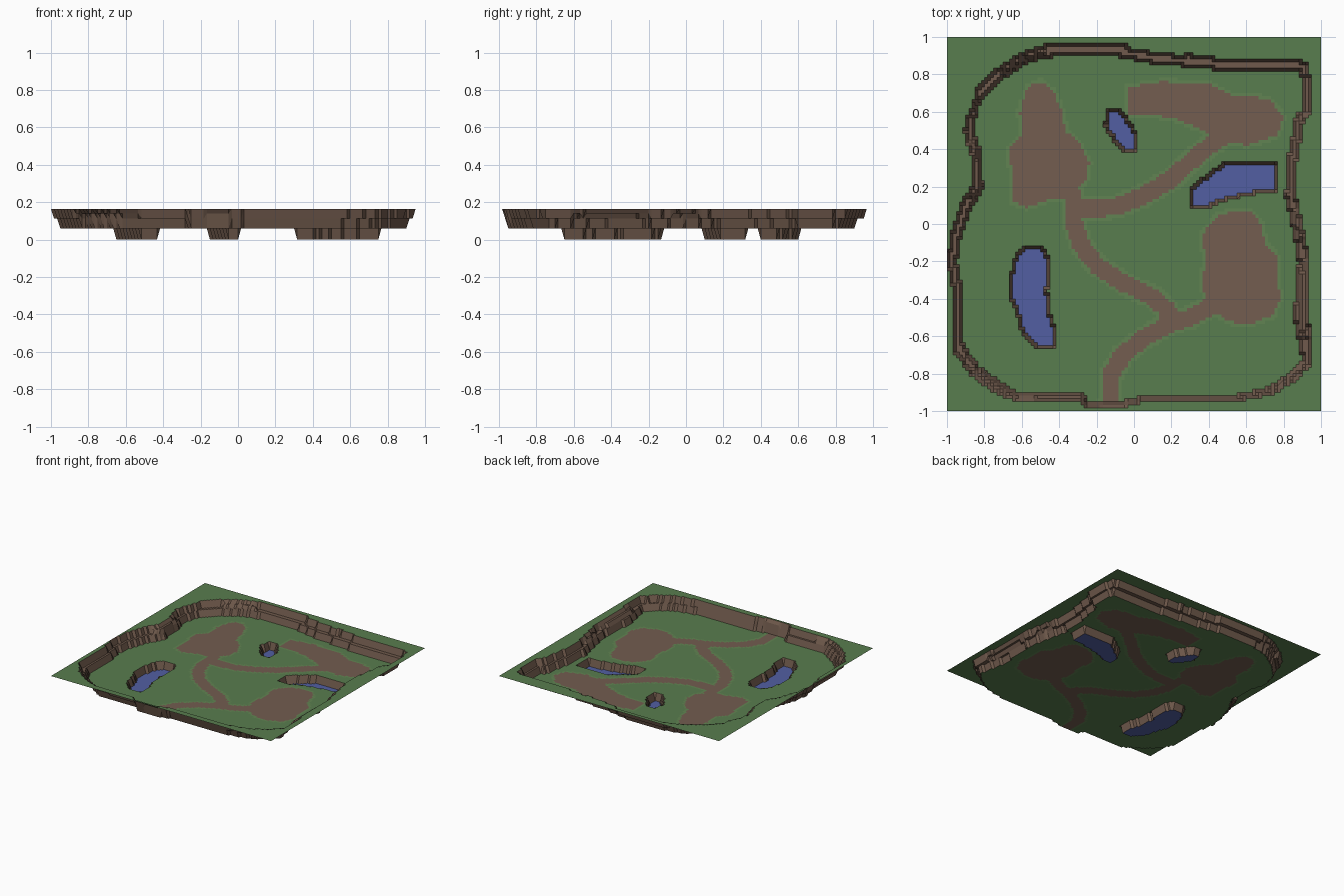
import bpy, bmesh, math
from mathutils import Vector, noise

if "Cube" in bpy.data.objects:
    bpy.data.objects.remove(bpy.data.objects["Cube"])

N = 120                                  # grid cells per side
TOP, LEDGE, FLOOR, WATER = 0.165, 0.112, 0.06, 0.0


def material(name, r, g, b):
    m = bpy.data.materials.new(name)
    lin = [((c / 255 + 0.055) / 1.055) ** 2.4 for c in (r, g, b)]
    m.diffuse_color = (*lin, 1)
    m.use_nodes = True
    m.node_tree.nodes["Principled BSDF"].inputs["Base Color"].default_value = m.diffuse_color
    return m


MATS = {
    "grass": material("grass green", 89, 125, 78),
    "fringe": material("light grass", 97, 132, 82),
    "trail": material("dirt brown", 115, 93, 80),
    "cliff": material("rock brown", 112, 90, 76),
    "water": material("water blue", 82, 95, 162),
}

# Rim of the valley: x, y, width of the cliff band
RIM = [(-.43, .97, .07), (-.1, .97, .07), (.1, .93, .07), (.3, .91, .07),
       (.5, .88, .06), (.88, .89, .07), (.93, .85, .06), (.95, .75, .04),
       (.95, .6, .04), (.91, .55, .05), (.88, .3, .065), (.87, .15, .06),
       (.89, .05, .055), (.94, -.2, .06), (.94, -.5, .085), (.95, -.75, .045),
       (.88, -.83, .05), (.74, -.91, .04), (.55, -.95, .035), (.2, -.95, .035),
       (-.02, -.96, .03), (-.05, -.98, .03), (-.26, -.98, .03), (-.3, -.95, .045),
       (-.63, -.95, .045), (-.75, -.9, .06), (-.88, -.8, .06), (-.97, -.67, .06),
       (-.97, -.35, .05), (-1, -.2, .05), (-.98, -.05, .055), (-.93, .1, .06),
       (-.87, .2, .06), (-.87, .35, .055), (-.91, .5, .055), (-.9, .56, .05),
       (-.86, .63, .03), (-.86, .7, .06), (-.75, .82, .06), (-.6, .92, .06)]

PONDS = [
    [(-.56, -.11), (-.49, -.11), (-.45, -.2), (-.46, -.37), (-.44, -.5), (-.41, -.58),
     (-.41, -.66), (-.53, -.66), (-.6, -.58), (-.64, -.45), (-.67, -.37), (-.67, -.3),
     (-.63, -.15)],
    [(-.15, .61), (-.07, .61), (0, .52), (.02, .47), (.02, .38), (-.06, .38),
     (-.12, .46), (-.16, .53)],
    [(.30, .09), (.30, .19), (.37, .25), (.5, .34), (.77, .34), (.77, .17),
     (.65, .16), (.5, .13), (.4, .09)],
]

CLEARINGS = [
    [(-.5, .76), (-.43, .71), (-.38, .58), (-.37, .5), (-.29, .43), (-.24, .33),
     (-.26, .23), (-.33, .15), (-.45, .13), (-.58, .09), (-.65, .12), (-.65, .25),
     (-.67, .4), (-.6, .47), (-.61, .6), (-.57, .73)],
    [(-.03, .73), (.15, .76), (.4, .75), (.52, .69), (.72, .67), (.8, .57),
     (.76, .47), (.6, .42), (.5, .45), (.37, .5), (.2, .57), (-.03, .59)],
    [(.55, .07), (.63, .06), (.68, 0), (.7, -.1), (.76, -.17), (.76, -.33),
     (.79, -.38), (.74, -.49), (.6, -.54), (.5, -.52), (.4, -.44), (.36, -.32),
     (.38, -.22), (.37, -.05), (.45, .05)],
]

PATHS = [
    [(-.33, .15), (-.32, 0), (-.28, -.12), (-.2, -.22), (-.05, -.32), (.1, -.39),
     (.18, -.46), (.18, -.53)],
    [(.45, -.42), (.3, -.5), (.2, -.53), (.05, -.61), (-.06, -.7), (-.12, -.8),
     (-.13, -.97)],
    [(-.3, .08), (-.1, .09), (.05, .15), (.2, .24), (.32, .35), (.42, .43), (.5, .48)],
]


def nearest(x, y, pts, closed=True):
    """Distance to a polyline, and the third value blended at the nearest point."""
    best, width = 9.0, 0
    for i in range(len(pts) if closed else len(pts) - 1):
        a, b = pts[i], pts[(i + 1) % len(pts)]
        dx, dy = b[0] - a[0], b[1] - a[1]
        t = max(0, min(1, ((x - a[0]) * dx + (y - a[1]) * dy) / (dx * dx + dy * dy)))
        d = math.hypot(a[0] + t * dx - x, a[1] + t * dy - y)
        if d < best:
            best = d
            width = a[2] + t * (b[2] - a[2]) if len(a) > 2 else 0
    return best, width


def depth(x, y, poly):
    """Signed distance to an outline, positive inside, and its width value."""
    inside = False
    for i, a in enumerate(poly):
        b = poly[i - 1]
        if (a[1] > y) != (b[1] > y) and x < (b[0] - a[0]) * (y - a[1]) / (b[1] - a[1]) + a[0]:
            inside = not inside
    d, w = nearest(x, y, poly)
    return (d if inside else -d), w


def height(x, y):
    d, w = depth(x, y, RIM)
    if d < 0.008:
        return TOP
    if d < w - 0.006:
        # broken rock ledge, wandering in and out and up and down
        n = noise.noise(Vector((x * 4, y * 4, 3)))
        if d < w * (0.5 + 0.5 * n):
            return 0.14 if n > 0.15 else TOP if n < -0.3 else LEDGE
        return LEDGE
    if any(depth(x, y, p)[0] > 0.008 for p in PONDS):
        return WATER
    return FLOOR


def ground_kind(x, y):
    d = max(depth(x, y, c)[0] for c in CLEARINGS)
    d = max(d, max(0.046 - nearest(x, y, p, False)[0] for p in PATHS))
    return "trail" if d > 0 else "fringe" if d > -0.018 else "grass"


# Height grid, with every cell sorted into a part
xy = [-1 + 2 * i / N for i in range(N + 1)]
z = [[height(x, y) for y in xy] for x in xy]
parts = {"valley_floor": [], "plateau": [], "trails": [], "trail_fringe": [],
         "cliff_walls": [], "pond_walls": [], "pond_water": []}
for i in range(N):
    for j in range(N):
        cell = [(i, j), (i + 1, j), (i + 1, j + 1), (i, j + 1)]
        hs = [z[a][b] for a, b in cell]
        lo, hi = min(hs), max(hs)
        if hi == WATER:
            part = "pond_water"
        elif lo == WATER:
            part = "pond_walls"
        elif lo == TOP:
            part = "plateau"
        elif hi > FLOOR:
            part = "cliff_walls"
        else:
            kind = ground_kind(xy[i] + 1 / N, xy[j] + 1 / N)
            part = {"trail": "trails", "fringe": "trail_fringe"}.get(kind, "valley_floor")
        parts[part].append(cell)

PART_MAT = {"valley_floor": "grass", "plateau": "grass", "trails": "trail",
            "trail_fringe": "fringe", "cliff_walls": "cliff", "pond_walls": "cliff",
            "pond_water": "water"}

# One flat-shaded sheet per part
for name, cells in parts.items():
    bm = bmesh.new()
    verts = {}
    for cell in cells:
        for a, b in cell:
            if (a, b) not in verts:
                verts[a, b] = bm.verts.new((xy[a], xy[b], z[a][b]))
        bm.faces.new([verts[k] for k in cell])
    mesh = bpy.data.meshes.new(name)
    bm.to_mesh(mesh)
    bm.free()
    mesh.materials.append(MATS[PART_MAT[name]])
    bpy.context.collection.objects.link(bpy.data.objects.new(name, mesh))
